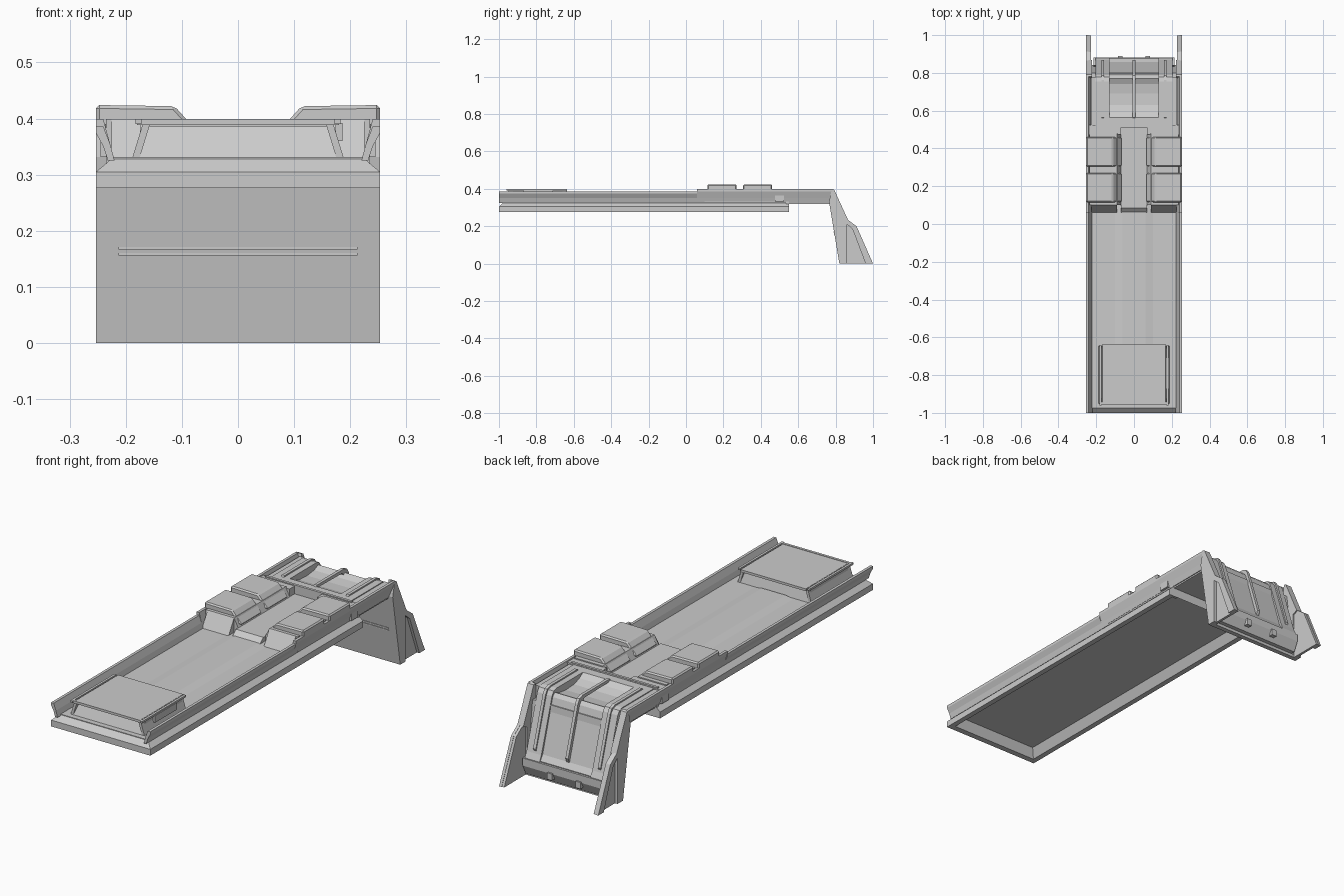
import bpy, bmesh
from mathutils import Vector

if "Cube" in bpy.data.objects:
    bpy.data.objects.remove(bpy.data.objects["Cube"])


def add_object(name, bm):
    bmesh.ops.recalc_face_normals(bm, faces=bm.faces)
    mesh = bpy.data.meshes.new(name)
    bm.to_mesh(mesh)
    bm.free()
    ob = bpy.data.objects.new(name, mesh)
    bpy.context.collection.objects.link(ob)
    return ob


def prism(name, pts, axis, a, b, mirror=False, bevel=0.0):
    """Extrude a 2D profile. axis 'x': pts are (y,z); 'y': (x,z); 'z': (x,y)."""
    def place(p, t):
        return {'x': (t, p[0], p[1]), 'y': (p[0], t, p[1]), 'z': (p[0], p[1], t)}[axis]
    bm = bmesh.new()
    face = bm.faces.new([bm.verts.new(place(p, a)) for p in pts])
    ext = bmesh.ops.extrude_face_region(bm, geom=[face])
    verts = [g for g in ext['geom'] if isinstance(g, bmesh.types.BMVert)]
    bmesh.ops.translate(bm, verts=verts, vec=Vector(place((0, 0), b - a)))
    ob = add_object(name, bm)
    if bevel:
        m = ob.modifiers.new("bevel", 'BEVEL')
        m.width, m.segments = bevel, 1
    if mirror:
        ob.modifiers.new("mirror", 'MIRROR')
    return ob


def box(name, x0, x1, y0, y1, z0, z1, **kw):
    return prism(name, [(x0, y0), (x1, y0), (x1, y1), (x0, y1)], 'z', z0, z1, **kw)


def tray(name, levels):
    """Stack of rectangles (half width, front y, rear y, z) skinned together, open at both ends."""
    bm = bmesh.new()
    rings = [[bm.verts.new(c) for c in ((-w, f, z), (w, f, z), (w, r, z), (-w, r, z))]
             for w, f, r, z in levels]
    for lo, hi in zip(rings, rings[1:]):
        for i in range(4):
            bm.faces.new((lo[i], lo[(i + 1) % 4], hi[(i + 1) % 4], hi[i]))
    return add_object(name, bm)


# --- deck: floor, mitred perimeter frame with an open underside
box("deck_floor", -.228, .228, -.975, .78, .318, .331)
prism("floor_hump", [(-.10, .331), (-.06, .338), (.06, .338), (.10, .331)], 'y', -.64, .10)
tray("deck_frame", [(.205, -.95, .55, .319), (.228, -.972, .55, .276), (.253, -1, .55, .276),
                    (.253, -1, .55, .305), (.222, -.972, .55, .331)])
box("frame_rear_end", .205, .235, .535, .55, .278, .331, mirror=True)


# --- flared side rails
def rail(name, top, y0, y1):
    prism(name, [(.22, .325), (.232, .325), (.240, .350), (.253, top - .012), (.253, top),
                 (.240, top), (.228, .355)], 'y', y0, y1, mirror=True)


rail("side_rail_front", .386, -1, .06)
rail("side_rail_rear", .399, .06, .785)

# --- front hatch: tapered block, thin cover plate and edge strips
prism("hatch_body", [(-.95, .331), (-.925, .388), (-.66, .388), (-.645, .331)],
      'x', -.175, .175)
prism("hatch_side", [(.175, .331), (.188, .331), (.168, .396), (.155, .396)],
      'y', -.95, -.645, mirror=True)
box("hatch_cover", -.166, .166, -.945, -.635, .386, .397)
box("hatch_front_lip", -.18, .18, -.955, -.943, .388, .399)
box("hatch_edge_strip", .172, .183, -.96, -.64, .390, .399, mirror=True)
box("hatch_slot", .160, .186, -.87, -.71, .360, .392)

# --- raised middle: plinths either side of a central trough, four pads
prism("pad_plinth", [(.055, .331), (.09, .399), (.235, .399), (.235, .331)],
      'y', .10, .48, mirror=True)
prism("plinth_front_ramp", [(.06, .331), (.10, .399), (.10, .331)], 'x', .09, .225, mirror=True)
prism("trough_floor", [(.055, .331), (.085, .358), (.53, .358), (.53, .331)], 'x', -.07, .07)
for i, y0 in enumerate((.115, .305)):
    prism(f"pad_{i + 1}", [(.062, .365), (.113, .422), (.253, .424), (.253, .385), (.09, .365)],
          'y', y0, y0 + .155, mirror=True, bevel=.006)
box("cross_beam_side", .07, .245, .475, .525, .331, .394, mirror=True)
box("cross_beam_strip", -.22, .22, .512, .524, .331, .399)

# --- rear cover: dished centre, bent shoulders, ribs over the bend
base = [(.815, .04), (.765, .331), (.52, .331)]
shoulder = [(.52, .392), (.755, .392), (.777, .386), (.79, .368), (.868, .125), (.88, .10),
            (.875, .06)]
prism("rear_shoulder", shoulder + base, 'x', .13, .205, mirror=True)
dish = [(.52, .392), (.565, .392), (.59, .374), (.63, .361), (.69, .358), (.74, .364),
        (.770, .378), (.785, .362), (.858, .125), (.875, .10), (.87, .06)]
prism("rear_dished_panel", dish + base, 'x', -.13, .13)
rib = [(.555, .386), (.565, .398), (.762, .398), (.785, .390), (.797, .370), (.868, .145),
       (.860, .125), (.845, .14), (.775, .35), (.75, .382)]
for i, x in enumerate((-.165, 0, .165)):
    prism(f"rear_rib_{i + 1}", rib, 'x', x - .007, x + .007)
box("rear_edge_rail", .205, .228, .52, .775, .331, .388, mirror=True)

# --- end wall down to the ground, with its ridges, rear sill and pegs
prism("end_wall", [(.765, .331), (.82, 0), (.842, 0), (.80, .331)], 'x', -.253, .253)
for i, z in enumerate((.158, .169)):
    y = .765 + (.331 - z) / .331 * .055
    box(f"wall_ridge_{i + 1}", -.213, .213, y - .003, y + .01, z - .002, z + .002)
prism("rear_sill", [(.83, .015), (.86, .015), (.882, .06), (.882, .095), (.84, .10)],
      'x', -.215, .215)
box("sill_peg", .06, .085, .865, .89, .035, .065, mirror=True)

# --- leg side plates and rear fins with raised edges
prism("leg_plate", [(.765, .331), (.78, .40), (.792, .396), (.868, .23), (.842, .22), (.842, 0),
                    (.82, 0)], 'x', .222, .253, mirror=True)
prism("rear_fin", [(.838, 0), (.998, 0), (.91, .20), (.862, .235), (.838, .235)],
      'x', .228, .240, mirror=True)
prism("fin_outer_edge", [(.96, 0), (1.0, 0), (.912, .20), (.862, .237), (.85, .22), (.89, .185)],
      'x', .240, .253, mirror=True)
prism("fin_front_edge", [(.838, 0), (.86, 0), (.86, .22), (.838, .235)],
      'x', .240, .253, mirror=True)
